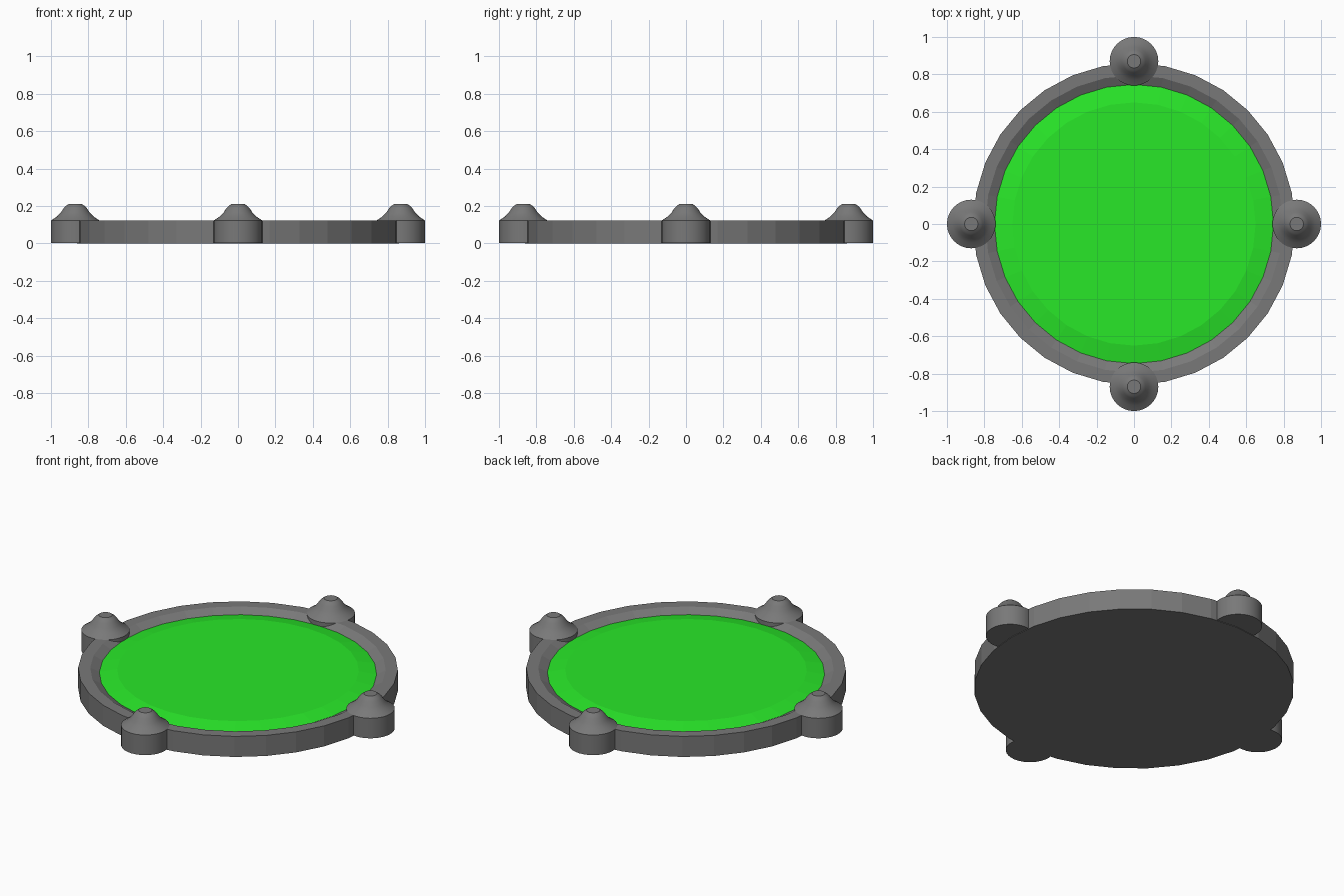
import bpy, bmesh, math

if "Cube" in bpy.data.objects:
    bpy.data.objects.remove(bpy.data.objects["Cube"])


def material(name, color):
    mat = bpy.data.materials.new(name)
    mat.diffuse_color = color
    mat.use_nodes = True
    mat.node_tree.nodes["Principled BSDF"].inputs["Base Color"].default_value = mat.diffuse_color
    return mat


def lathe(name, profile, sides, mat, loc=(0, 0, 0), smooth=False):
    """Revolve an (r, z) profile around z, closing both ends with flat caps."""
    bm = bmesh.new()
    rings = []
    for r, z in profile:
        rings.append([bm.verts.new((r * math.cos(2 * math.pi * i / sides),
                                    r * math.sin(2 * math.pi * i / sides), z))
                      for i in range(sides)])
    for a, b in zip(rings, rings[1:]):
        for i in range(sides):
            j = (i + 1) % sides
            bm.faces.new((a[i], a[j], b[j], b[i]))
    bm.faces.new(rings[0][::-1])
    bm.faces.new(rings[-1])
    bmesh.ops.recalc_face_normals(bm, faces=bm.faces[:])
    mesh = bpy.data.meshes.new(name)
    bm.to_mesh(mesh)
    bm.free()
    mesh.materials.append(mat)
    obj = bpy.data.objects.new(name, mesh)
    obj.location = loc
    bpy.context.collection.objects.link(obj)
    if smooth:
        bpy.ops.object.select_all(action='DESELECT')
        obj.select_set(True)
        bpy.context.view_layer.objects.active = obj
        bpy.ops.object.shade_smooth_by_angle(angle=math.radians(25))
    return obj


grey = material("dark_grey", (0.19, 0.19, 0.19, 1))
green = material("green", (0.022, 0.8, 0.022, 1))

# Base tray: flat rim, sloped inner lip, recessed floor
lathe("base_rim", [(0.86, 0), (0.86, 0.122), (0.795, 0.122),
                   (0.746, 0.096), (0.746, 0.08)], 32, grey)

# Green pad with a shallow bevelled edge
lathe("green_pad", [(0.746, 0.08), (0.746, 0.096), (0.65, 0.115)], 32, green)

# Four posts with flared caps around the rim
post = [(0.13, 0.003), (0.13, 0.122), (0.10, 0.142), (0.077, 0.165),
        (0.062, 0.188), (0.05, 0.2), (0.036, 0.21)]
for i, side in enumerate(("right", "back", "left", "front")):
    a = i * math.pi / 2
    lathe(side + "_post", post, 32, grey,
          (0.87 * math.cos(a), 0.87 * math.sin(a), 0), smooth=True)
